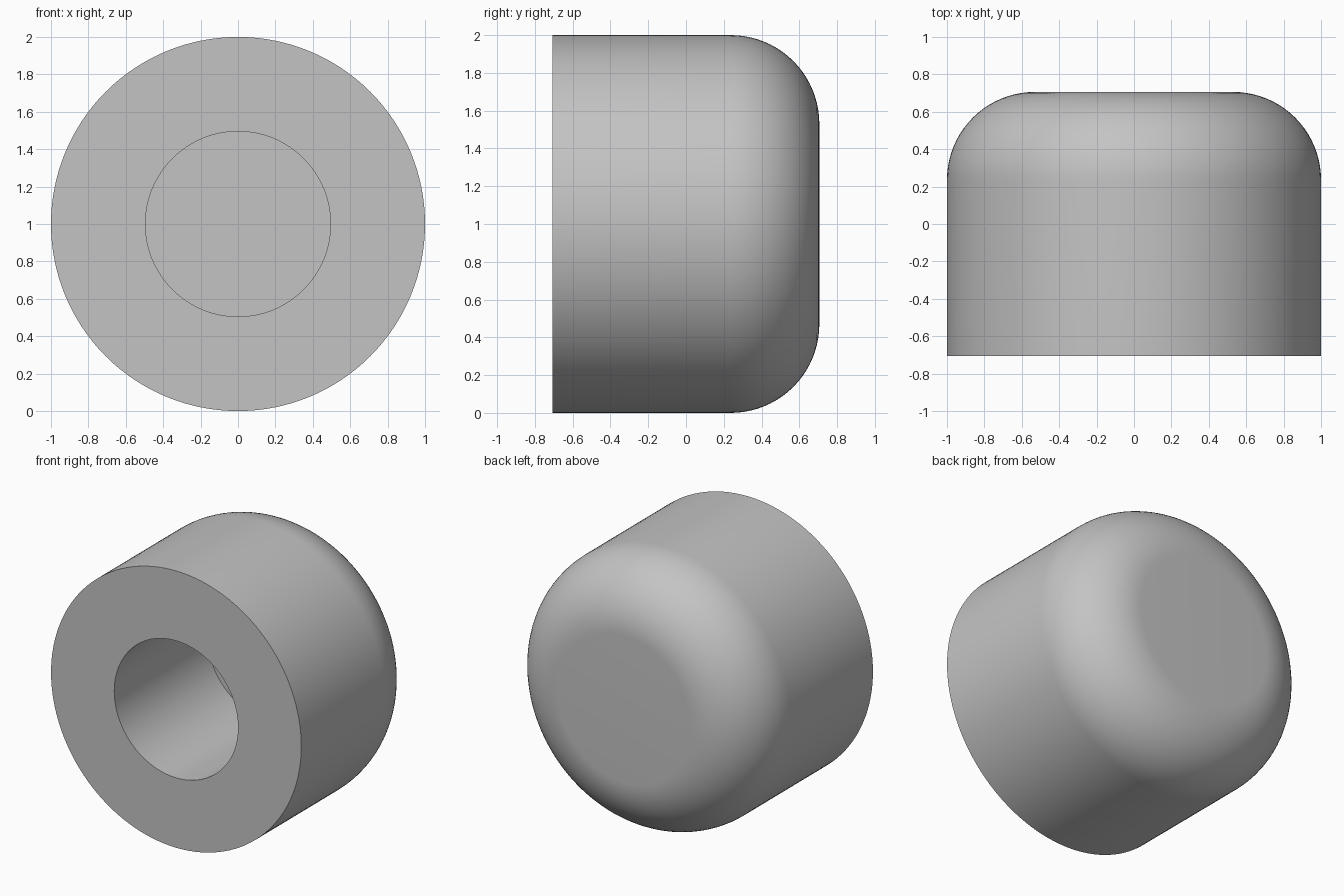
import bpy
import bmesh
from math import cos, sin, pi
from mathutils import Vector

cube = bpy.data.objects.get("Cube")
if cube:
    bpy.data.objects.remove(cube, do_unlink=True)

RADIUS = 1.0
HALF_LENGTH = 0.706
FILLET = 0.47
BORE = 0.495
BORE_DEPTH = 1.06
SEGMENTS = 128
FILLET_STEPS = 20

# Plain grey material
grey = bpy.data.materials.new("Grey")
grey.use_nodes = True
colour = (0.55, 0.55, 0.55, 1)
grey.diffuse_color = colour
grey.node_tree.nodes["Principled BSDF"].inputs["Base Color"].default_value = colour

# Half section as (radius, y): bore floor, bore wall, front rim, rounded back
floor_y = BORE_DEPTH - HALF_LENGTH
profile = [(0, floor_y), (BORE, floor_y), (BORE, -HALF_LENGTH), (RADIUS, -HALF_LENGTH)]
for i in range(FILLET_STEPS + 1):
    a = pi / 2 * i / FILLET_STEPS
    profile.append((RADIUS - FILLET + FILLET * cos(a),
                    HALF_LENGTH - FILLET + FILLET * sin(a)))
profile.append((0, HALF_LENGTH))

# Revolve the section around the y axis
bm = bmesh.new()
verts = [bm.verts.new((r, y, 0)) for r, y in profile]
edges = [bm.edges.new(pair) for pair in zip(verts, verts[1:])]
bmesh.ops.spin(bm, geom=verts + edges, cent=Vector(), axis=(0, 1, 0),
               angle=2 * pi, steps=SEGMENTS, use_merge=True)
bmesh.ops.remove_doubles(bm, verts=bm.verts, dist=0.0001)
bmesh.ops.recalc_face_normals(bm, faces=bm.faces)

mesh = bpy.data.meshes.new("round_cap")
bm.to_mesh(mesh)
bm.free()
mesh.materials.append(grey)
cap = bpy.data.objects.new("round_cap", mesh)
cap.location.z = RADIUS
bpy.context.collection.objects.link(cap)

# Smooth walls with crisp rims
bpy.ops.object.select_all(action="DESELECT")
cap.select_set(True)
bpy.context.view_layer.objects.active = cap
bpy.ops.object.shade_smooth_by_angle(angle=pi / 6)
